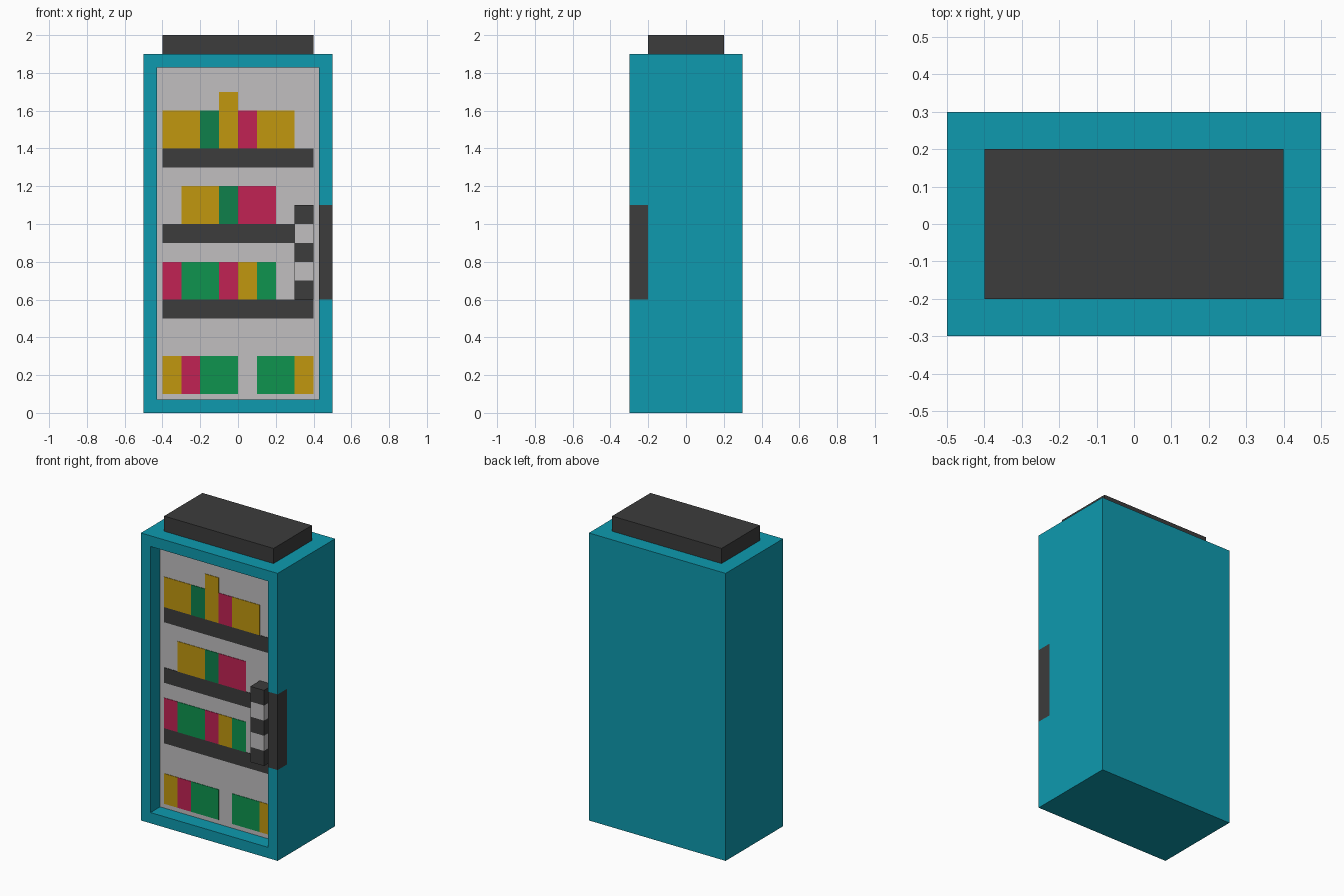
import bpy, bmesh
from mathutils import Vector

cube = bpy.data.objects.get("Cube")
if cube:
    bpy.data.objects.remove(cube, do_unlink=True)


def srgb(*rgb):
    lin = [(c / 255 / 12.92) if c <= 10 else ((c / 255 + 0.055) / 1.055) ** 2.4 for c in rgb]
    return (*lin, 1.0)


def material(name, rgb):
    m = bpy.data.materials.new(name)
    m.use_nodes = True
    m.diffuse_color = srgb(*rgb)
    m.node_tree.nodes["Principled BSDF"].inputs["Base Color"].default_value = srgb(*rgb)
    return m


TEAL = material("teal", (14, 154, 175))
DARK = material("charcoal", (60, 60, 60))
GREY = material("light grey", (193, 191, 192))
COLOURS = {
    "yellow": material("mustard yellow", (193, 151, 15)),
    "pink": material("raspberry pink", (193, 34, 84)),
    "green": material("green", (14, 148, 79)),
    "pine": material("pine green", (14, 128, 75)),
}


def box_mesh(lo, hi):
    bm = bmesh.new()
    bmesh.ops.create_cube(bm, size=1)
    lo, hi = Vector(lo), Vector(hi)
    for v in bm.verts:
        v.co = (lo + hi) / 2 + v.co * (hi - lo)
    return bm


def cut(bm, axis, value):
    no = Vector((0, 0, 0))
    no[axis] = 1
    bmesh.ops.bisect_plane(bm, geom=bm.verts[:] + bm.edges[:] + bm.faces[:],
                           dist=1e-5, plane_co=no * value, plane_no=no)


def finish(name, bm, *mats, rule=None):
    if rule:
        for f in bm.faces:
            f.material_index = rule(f.calc_center_median(), f.normal)
    me = bpy.data.meshes.new(name)
    bm.to_mesh(me)
    bm.free()
    for m in mats:
        me.materials.append(m)
    ob = bpy.data.objects.new(name, me)
    bpy.context.scene.collection.objects.link(ob)
    return ob


# Cabinet with a recessed display, coloured for the handle around its edge
bm = box_mesh((-0.5, -0.3, 0), (0.5, 0.3, 1.9))
bm.normal_update()
front = [f for f in bm.faces if f.normal.y < -0.9]
bmesh.ops.inset_individual(bm, faces=front, thickness=0.1)
bmesh.ops.inset_individual(bm, faces=front, thickness=0, depth=-0.1)
for axis, value in ((0, 0.4), (1, -0.2), (2, 0.6), (2, 1.1)):
    cut(bm, axis, value)
bm.normal_update()


def cabinet_rule(c, n):
    if n.y < -0.9 and c.y > -0.25:
        return 1
    return 2 if c.x > 0.41 and c.y < -0.21 and 0.6 < c.z < 1.1 else 0


finish("cabinet", bm, TEAL, GREY, DARK, rule=cabinet_rule)

# Top cap
finish("top_cap", box_mesh((-0.4, -0.2, 1.9), (0.4, 0.2, 2.0)), DARK)

# Inner half of the handle, with two light patches
bm = box_mesh((0.3, -0.3, 0.6), (0.4, -0.2, 1.1))
for z in (0.7, 0.8, 0.9, 1.0):
    cut(bm, 2, z)
bm.normal_update()
finish("handle", bm, DARK, GREY,
       rule=lambda c, n: int(abs(n.z) < 0.5 and (0.7 < c.z < 0.8 or 0.9 < c.z < 1.0)))


# Flat plates on the display panel
def plate(name, x0, x1, z0, z1, mat):
    finish(name, box_mesh((x0, -0.203, z0), (x1, -0.2, z1)), mat)


for i, z in enumerate((0.5, 0.9, 1.3)):
    plate(f"shelf_{i + 1}", -0.4, 0.4, z, z + 0.1, DARK)

# Goods by row: base height, then start, end, colour and height of each block
ROWS = [
    (0.1, [(-4, -3, "yellow", 2), (-3, -2, "pink", 2), (-2, 0, "green", 2),
           (1, 3, "green", 2), (3, 4, "yellow", 2)]),
    (0.6, [(-4, -3, "pink", 2), (-3, -1, "green", 2), (-1, 0, "pink", 2),
           (0, 1, "yellow", 2), (1, 2, "green", 2)]),
    (1.0, [(-3, -1, "yellow", 2), (-1, 0, "pine", 2), (0, 2, "pink", 2)]),
    (1.4, [(-4, -2, "yellow", 2), (-2, -1, "pine", 2), (-1, 0, "yellow", 3),
           (0, 1, "pink", 2), (1, 3, "yellow", 2)]),
]
for r, (z, goods) in enumerate(ROWS):
    for k, (a, b, colour, h) in enumerate(goods):
        plate(f"goods_{r + 1}_{k + 1}", a / 10, b / 10, z, z + h / 10, COLOURS[colour])
